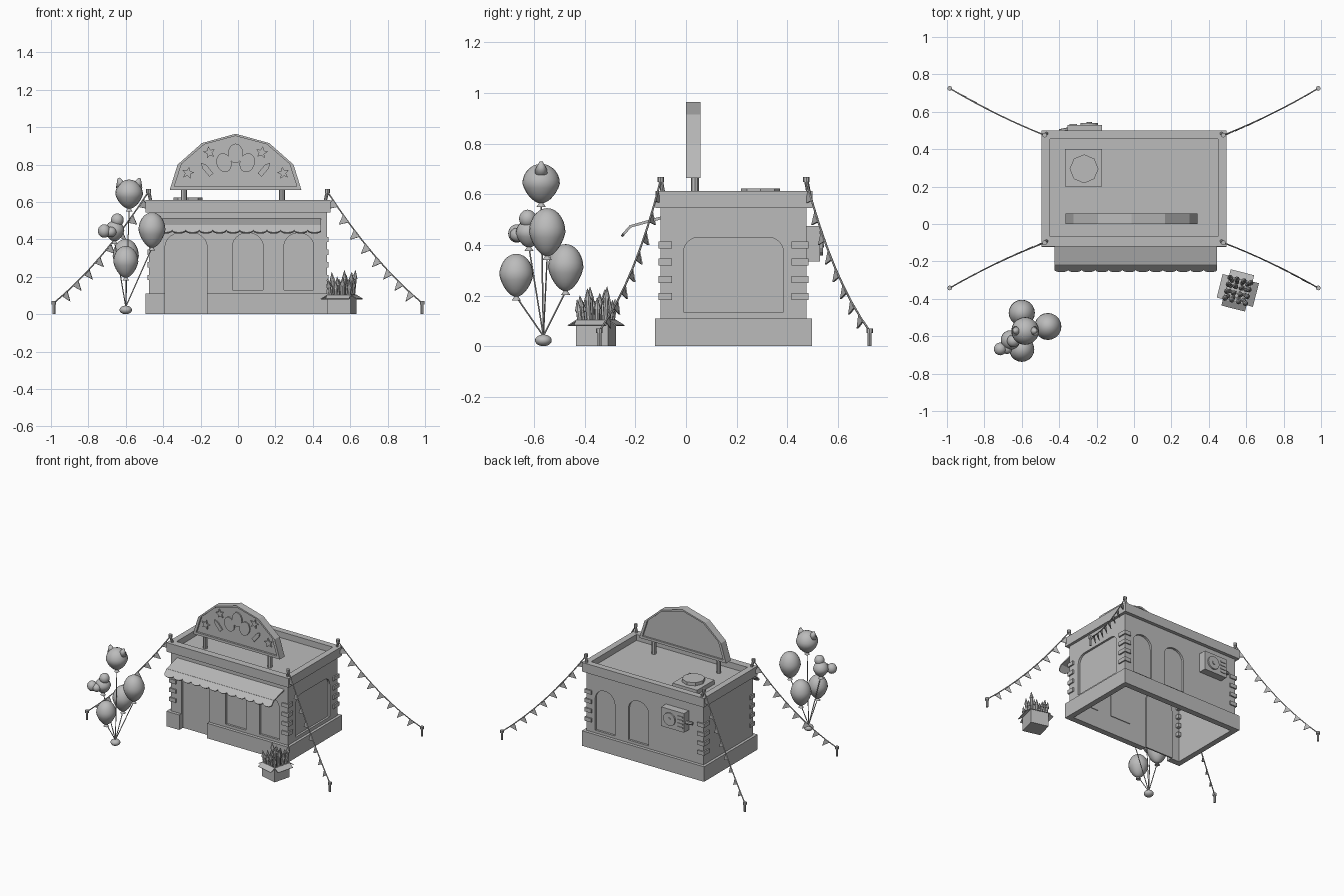
import bpy, bmesh, math, random
from mathutils import Vector, Matrix

if "Cube" in bpy.data.objects:
    bpy.data.objects.remove(bpy.data.objects["Cube"])
random.seed(4)

grey = bpy.data.materials.new("plain grey")
grey.use_nodes = True
grey.diffuse_color = (0.5, 0.5, 0.5, 1)
grey.node_tree.nodes["Principled BSDF"].inputs["Base Color"].default_value = (0.5, 0.5, 0.5, 1)


def finish(name, bm, smooth=False):
    bmesh.ops.recalc_face_normals(bm, faces=bm.faces)
    for f in bm.faces:
        f.smooth = smooth
    mesh = bpy.data.meshes.new(name)
    bm.to_mesh(mesh)
    bm.free()
    mesh.materials.append(grey)
    ob = bpy.data.objects.new(name, mesh)
    bpy.context.collection.objects.link(ob)
    return ob


def solid(name, polys, vec):
    """Extrude flat 3D polygons along one vector."""
    bm = bmesh.new()
    for pts in polys:
        face = bm.faces.new([bm.verts.new(p) for p in pts])
        ext = bmesh.ops.extrude_face_region(bm, geom=[face], use_keep_orig=True)
        moved = [g for g in ext["geom"] if isinstance(g, bmesh.types.BMVert)]
        bmesh.ops.translate(bm, verts=moved, vec=vec)
    return finish(name, bm)


def upright(name, outline, y0, y1):
    """Extrude an x-z outline from y0 to y1."""
    return solid(name, [[(x, y0, z) for x, z in outline]], (0, y1 - y0, 0))


def box(name, x0, x1, y0, y1, z0, z1):
    return upright(name, [(x0, z0), (x1, z0), (x1, z1), (x0, z1)], y0, y1)


def rod(name, a, b, r0, r1=None, sides=8, smooth=False):
    a, b = Vector(a), Vector(b)
    bm = bmesh.new()
    bmesh.ops.create_cone(bm, cap_ends=True, segments=sides, radius1=r0,
                          radius2=r0 if r1 is None else r1, depth=(b - a).length)
    turn = (b - a).to_track_quat("Z", "Y").to_matrix().to_4x4()
    bm.transform(Matrix.Translation((a + b) / 2) @ turn)
    return finish(name, bm, smooth)


def egg(name, loc, r, rz, taper=0.0):
    bm = bmesh.new()
    bmesh.ops.create_uvsphere(bm, u_segments=20, v_segments=14, radius=1)
    for v in bm.verts:
        k = r * (1 + taper * min(v.co.z, 0))
        v.co = Vector((v.co.x * k, v.co.y * k, v.co.z * rz)) + Vector(loc)
    return finish(name, bm, True)


def cut(ob, *cutters):
    for c in cutters:
        mod = ob.modifiers.new("cut", "BOOLEAN")
        mod.operation, mod.solver, mod.object = "DIFFERENCE", "EXACT", c
    graph = bpy.context.evaluated_depsgraph_get()
    mesh = bpy.data.meshes.new_from_object(ob.evaluated_get(graph))
    ob.modifiers.clear()
    ob.data = mesh
    for c in cutters:
        bpy.data.objects.remove(c)


def arch(x0, x1, z0, z1, rx, rz):
    arc = [(math.cos(i * math.pi / 12), math.sin(i * math.pi / 12)) for i in range(7)]
    right = [(x1 - rx + rx * c, z1 - rz + rz * s) for c, s in arc]
    left = [(x0 + rx - rx * c, z1 - rz + rz * s) for c, s in reversed(arc)]
    return [(x0, z0), (x1, z0)] + right + left


# Walls, hollow and open below, with recessed arches
walls = box("walls", -.475, .475, -.1, .475, .08, .56)
door = arch(-.39, -.165, 0, .44, .1, .08)
cutters = [box("hollow", -.455, .455, -.08, .455, -.1, .54),
           upright("door_cut", door, -.2, -.07)]
upright("door_panel", door, -.08, -.07)
for x0, x1 in ((-.03, .135), (.245, .405)):
    shape = arch(x0, x1, .13, .435, .08, .075)
    for side, ya, yb in (("front", -.2, -.07), ("back", .445, .6)):
        cutters.append(upright("window_cut", shape, ya, yb))
        y = -.085 if side == "front" else .45
        upright(side + "_window", shape, y, y + .01)
side_shape = [(y, z) for y, z in arch(-.01, .385, .135, .43, .06, .06)]
cutters.append(solid("side_cut", [[(.44, y, z) for y, z in side_shape]], (.1, 0, 0)))
solid("side_window", [[(.45, y, z) for y, z in side_shape]], (.01, 0, 0))
cut(walls, *cutters)

# Plinth, parapet and roof
plinth = box("plinth", -.495, .495, -.123, .498, 0, .11)
cut(plinth, box("hollow", -.455, .455, -.08, .455, -.1, .2),
    box("door_gap", -.39, -.165, -.2, -.07, -.1, .2))
parapet = box("parapet", -.495, .495, -.12, .5, .545, .612)
cut(parapet, box("hollow", -.45, .45, -.068, .455, .5, .7))
box("roof", -.46, .46, -.08, .465, .548, .568)

# Corner blocks
for sx in (-1, 1):
    for y0, y1 in ((-.108, -.055), (.417, .484)):
        for i in range(4):
            z = .182 + i * .068
            box("corner_block", *sorted((sx * .43, sx * .485)), y0, y1, z, z + .028)

# Roof hatch
box("hatch_base", -.37, -.17, .2, .4, .56, .6)
rod("hatch_cap", (-.267, .295, .6), (-.267, .295, .623), .077)

# Wall cooler at the back
box("cooler", -.355, -.17, .47, .53, .335, .475)
rod("cooler_fan", (-.24, .53, .405), (-.24, .54, .405), .047, sides=16)
rod("cooler_hub", (-.24, .54, .405), (-.24, .545, .405), .015, sides=10)
for i in range(4):
    box("cooler_slat", -.345, -.305, .53, .535, .36 + i * .026, .37 + i * .026)
rod("cooler_pipe", (-.4, .495, .4), (-.35, .505, .4), .012)

# Awning with scalloped valance
roof_line = [(-.09, .515), (-.22, .478), (-.22, .468), (-.09, .503)]
solid("awning", [[(-.425, y, z) for y, z in roof_line]], (.87, 0, 0))
n, w = 12, .87 / 12
edge = [(-.425, 0), (.445, 0)]
for i in range(n):
    for k in range(7):
        a = math.pi * k / 6
        edge.append((.445 - w * (i + .5 - math.cos(a) * .499), -.036 - .018 * math.sin(a)))
edge[-1] = (-.425, -.036)
valance = upright("valance", edge, 0, .01)
valance.matrix_world = Matrix.Translation((0, -.222, .478)) @ Matrix.Rotation(-.72, 4, "X")

# Sign with recessed faces
half = [(.352, .665), (.31, .8), (.18, .915)]
outline = half + [(0, .965)] + [(-x, z) for x, z in reversed(half)]
CX = -.013
sign = upright("sign", [(x + CX, z) for x, z in outline], 0, .057)
inner = [(x * .93 + CX, .665 + .018 + (z - .665) * .9) for x, z in outline]
cut(sign, upright("face_cut", inner, -.02, .014), upright("back_cut", inner, .045, .08))
for x in (-.29, .235):
    rod("sign_post", (x, .035, .56), (x, .035, .67), .016)


def decor(name, pts, x, z, turn):
    c, s = math.cos(turn), math.sin(turn)
    upright(name, [(x + CX + c * u - s * v, z + s * u + c * v) for u, v in pts], .005, .02)


star = [((.034 if i % 2 == 0 else .015) * math.cos(i * math.pi / 5 + math.pi / 2),
         (.034 if i % 2 == 0 else .015) * math.sin(i * math.pi / 5 + math.pi / 2)) for i in range(10)]
rocket = [(-.014, -.04), (.014, -.04), (.014, .02), (0, .045), (-.014, .02)]
oval = [(.04 * math.cos(i * math.pi / 8), .052 * math.sin(i * math.pi / 8)) for i in range(16)]
for s in (-1, 1):
    decor("sign_star", star, s * .255, .755, s * .2)
    decor("sign_star", star, s * .14, .865, s * -.2)
    decor("sign_rocket", rocket, s * .155, .775, s * -.7 if s > 0 else .7)
    decor("sign_balloon", oval, s * .062, .81, s * -.3)
decor("sign_balloon", oval, 0, .86, 0)

# Bunting lines running from the roof corners to ground pegs
for sx in (-1, 1):
    for y0, y1 in ((-.1, -.342), (.475, .725)):
        top, foot = Vector((sx * .478, y0, .655)), Vector((sx * .985, y1, .06))

        def at(t):
            p = top.lerp(foot, t)
            sag = 4 * t * (1 - t)
            return p - Vector((0, (y1 - y0) * .05, .045)) * sag

        rod("ground_peg", (foot.x, foot.y, 0), foot, .008)
        rod("peg_cap", foot - Vector((0, 0, .008)), foot + Vector((0, 0, .01)), .013)
        rod("roof_peg", (sx * .465, y0 + .01, .6), top, .009)
        rod("roof_peg_cap", top - Vector((0, 0, .006)), top + Vector((0, 0, .014)), .013)
        for i in range(8):
            rod("bunting_line", at(i / 8), at((i + 1) / 8), .004, sides=6)
        across = (foot - top).cross(Vector((0, 0, 1))).normalized()
        flags = []
        for i in range(8):
            t = .08 + i * .115
            a, b = at(t - .028), at(t + .028)
            down = (b - a).cross(across).normalized()
            down *= -1 if down.z > 0 else 1
            flags.append([a, b, (a + b) / 2 + down * .052])
        solid("bunting_flags", flags, across * .004)

# Balloons tied to a weight
tie = Vector((-.6, -.563, .04))
egg("balloon_weight", (-.6, -.563, .023), .033, .023)
for x, y, z, r, rz in ((-.46, -.548, .45, .072, .095), (-.6, -.67, .28, .067, .085),
                       (-.6, -.475, .31, .07, .093), (-.582, -.572, .642, .074, .078),
                       (-.66, -.62, .445, .052, .055)):
    egg("balloon", (x, y, z), r, rz, .25)
    low = Vector((x, y, z - rz))
    rod("balloon_knot", low - Vector((0, 0, .014)), low + Vector((0, 0, .004)), .018, .006, 10)
    rod("balloon_string", tie, low, .003, sides=6)
for s in (-1, 1):
    rod("balloon_cat_ear", (-.582 + s * .042, -.572, .685), (-.582 + s * .056, -.572, .728), .03, .007, 12, True)
egg("balloon_ear", (-.715, -.668, .445), .034, .036)
egg("balloon_ear", (-.645, -.625, .503), .034, .036)
egg("balloon_snout", (-.68, -.665, .44), .03, .028)

# Open carton of fireworks
place = Matrix.Translation((.555, -.355, 0)) @ Matrix.Rotation(-.25, 4, "Z")
carton = box("carton", -.065, .065, -.065, .065, 0, .106)
cut(carton, box("hollow", -.06, .06, -.06, .06, .01, .2))
carton.matrix_world = place
for i in range(4):
    flap = solid("carton_flap", [[(-.065, -.062, .106), (.065, -.062, .106),
                                  (.065, -.1, .083), (-.065, -.1, .083)]], (0, .002, -.004))
    flap.matrix_world = place @ Matrix.Rotation(i * math.pi / 2, 4, "Z")
for i in range(16):
    x, y = (i % 4 - 1.5) * .028, (i // 4 - 1.5) * .028
    h = random.uniform(.13, .195)
    low, tip = Vector((x, y, .01)), Vector((x * 1.35, y * 1.35, h))
    aim = (tip - low).normalized()
    for ob in (rod("firework_tube", low, tip, .011),
               rod("firework_tip", tip, tip + aim * .045, .015, .001)):
        ob.matrix_world = place
